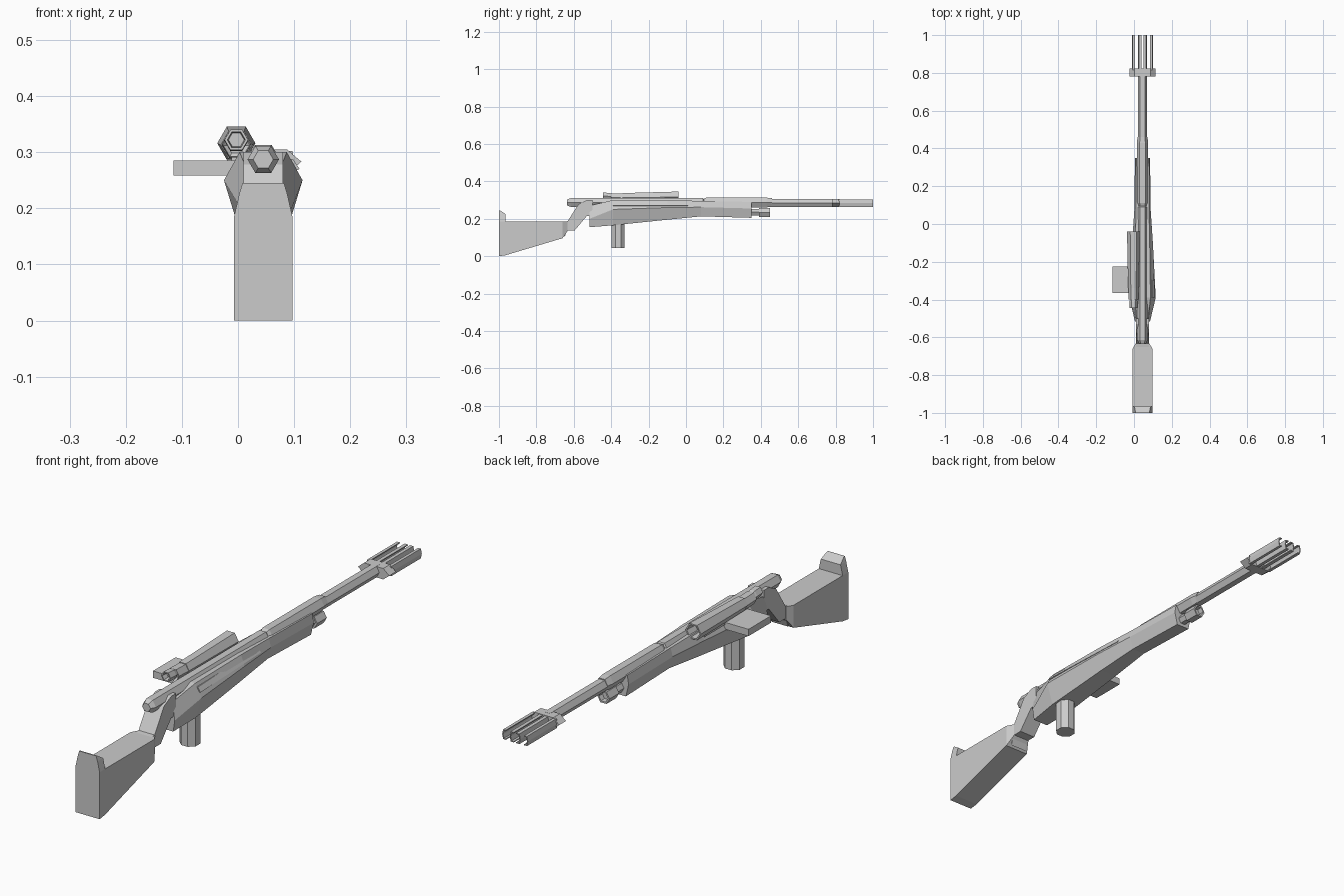
import bpy, bmesh
from math import cos, sin, pi

if "Cube" in bpy.data.objects:
    bpy.data.objects.remove(bpy.data.objects["Cube"])

CX = 0.045   # centre line of the rifle


def mesh_object(name, verts, faces):
    bm = bmesh.new()
    vs = [bm.verts.new(v) for v in verts]
    for f in faces:
        bm.faces.new([vs[i] for i in f])
    bmesh.ops.recalc_face_normals(bm, faces=bm.faces)
    me = bpy.data.meshes.new(name)
    bm.to_mesh(me)
    bm.free()
    ob = bpy.data.objects.new(name, me)
    bpy.context.collection.objects.link(ob)
    return ob


def loft(name, rings):
    """Skin a list of equal-length rings and cap both ends."""
    n = len(rings[0])
    faces = [[k * n + i, k * n + (i + 1) % n, (k + 1) * n + (i + 1) % n, (k + 1) * n + i]
             for k in range(len(rings) - 1) for i in range(n)]
    last = (len(rings) - 1) * n
    faces += [list(range(n)), list(range(last, last + n))]
    return mesh_object(name, [v for r in rings for v in r], faces)


def hex_ring(x, y, z, r):
    return [(x + r * cos(i * pi / 3), y, z + r * sin(i * pi / 3)) for i in range(6)]


def turned(name, x, stations):
    """Six-sided turned part along y; stations are (y, z centre, radius)."""
    return loft(name, [hex_ring(x, *s) for s in stations])


def box(name, x0, x1, y0, y1, z0, z1):
    return loft(name, [[(x0, y, z0), (x1, y, z0), (x1, y, z1), (x0, y, z1)] for y in (y0, y1)])


# Butt stock: bottom and top heights along y, with narrowed neck
loft("butt_stock", [[(CX - w0, y, b), (CX + w0, y, b), (CX + w0, y, t), (CX - w0, y, t)]
                    for y, b, t, w0 in [(-1, 0, .185, .052), (-.965, .005, .185, .052),
                                        (-.66, .096, .185, .052), (-.633, .135, .185, .037)]])
# Raised comb at the heel, narrowing upward
loft("stock_comb", [[(CX - w, -1, z), (CX + w, -1, z), (CX + w, y, z), (CX - w, y, z)]
                    for z, w, y in [(.185, .052, -.965), (.225, .043, -.965), (.245, .037, -.995)]])

# Sloped wrist joining stock and body
wrist = [(-.65, .1), (-.65, .185), (-.633, .187), (-.575, .278), (-.53, .3), (-.5, .3),
         (-.5, .215), (-.53, .215), (-.595, .138), (-.635, .138)]
loft("wrist", [[(x, y, z) for y, z in wrist] for x in (CX - .035, CX + .035)])

# Body and fore-end: six-sided sections, widest near the rear
sections = [  # y, bottom z, middle z, top z, bottom/middle/top half widths
    (-.515, .155, .2, .27, .033, .04, .03),
    (-.39, .165, .25, .3, .044, .07, .042),
    (-.1, .195, .26, .3, .036, .055, .038),
    (.08, .213, .262, .295, .028, .043, .034),
    (.35, .205, .255, .29, .028, .04, .034)]
loft("body", [[(CX - b, y, zb), (CX + b, y, zb), (CX + m, y, zm),
               (CX + t, y, zt), (CX - t, y, zt), (CX - m, y, zm)]
              for y, zb, zm, zt, b, m, t in sections])

# Rail on the right flank
loft("side_rail", [[(CX + a, y, .265), (CX + a + .012, y, .27), (CX + a, y, .288), (CX + a - .02, y, .288)]
                   for y, a in [(-.39, .053), (.01, .036)]])

# Receiver tube, barrel sleeve, barrel
turned("receiver_tube", CX, [(-.635, .287, .018), (-.615, .287, .028), (.09, .287, .028), (.095, .287, .022)])
turned("barrel_sleeve", CX, [(.095, .287, .024), (.11, .287, .03), (.43, .287, .03), (.46, .287, .026)])
turned("barrel", CX, [(.45, .284, .025), (.8, .284, .025)])

# Muzzle collar: wide flattened hexagon
collar = [(-.068, .283), (-.042, .262), (.042, .262), (.068, .283), (.042, .305), (-.042, .305)]
loft("muzzle_collar", [[(CX + x, y, z) for x, z in collar] for y in (.78, .822)])

# Muzzle prongs: open half-hex channels, mirrored about the barrel
for s, side in ((-1, "left"), (1, "right")):
    for tag, x0, x1, h in (("outer", .04, .056, .019), ("inner", .005, .023, .02)):
        t = .004
        c = [(x0, -h), (x1 - .004, -h), (x1, 0), (x1 - .004, h), (x0, h),
             (x0, h - t), (x1 - .004 - t, h - t), (x1 - t, 0), (x1 - .004 - t, t - h), (x0, t - h)]
        loft(f"{side}_{tag}_prong", [[(CX + s * x, y, .283 + z) for x, z in c] for y in (.815, 1)])

# Scope with recessed lenses
turned("scope", -.003, [(-.385, .312, .016), (-.39, .312, .023), (-.4, .314, .026), (-.34, .312, .026),
                        (-.34, .313, .028), (-.04, .316, .034), (-.04, .316, .028), (-.09, .316, .025)])
turned("scope_eyepiece", -.003, [(-.42, .322, .014), (-.445, .322, .016), (-.445, .322, .021),
                                 (-.41, .32, .021), (-.39, .318, .016)])
box("scope_mount", -.012, .03, -.36, -.1, .275, .3)

# Left side magazine plate
box("side_magazine", -.115, .02, -.365, -.225, .258, .285)

# Eight-sided hand grip below the body
loft("hand_grip", [[(CX + .038 * cos((i + .5) * pi / 4), -.363 + .038 * sin((i + .5) * pi / 4), z)
                    for i in range(8)] for z in (.045, .2)])

# Stepped lamp tube under the sleeve
turned("under_tube", CX, [(.33, .235, .02), (.39, .235, .02), (.39, .233, .027), (.45, .233, .027),
                          (.45, .233, .02), (.43, .233, .018)])
